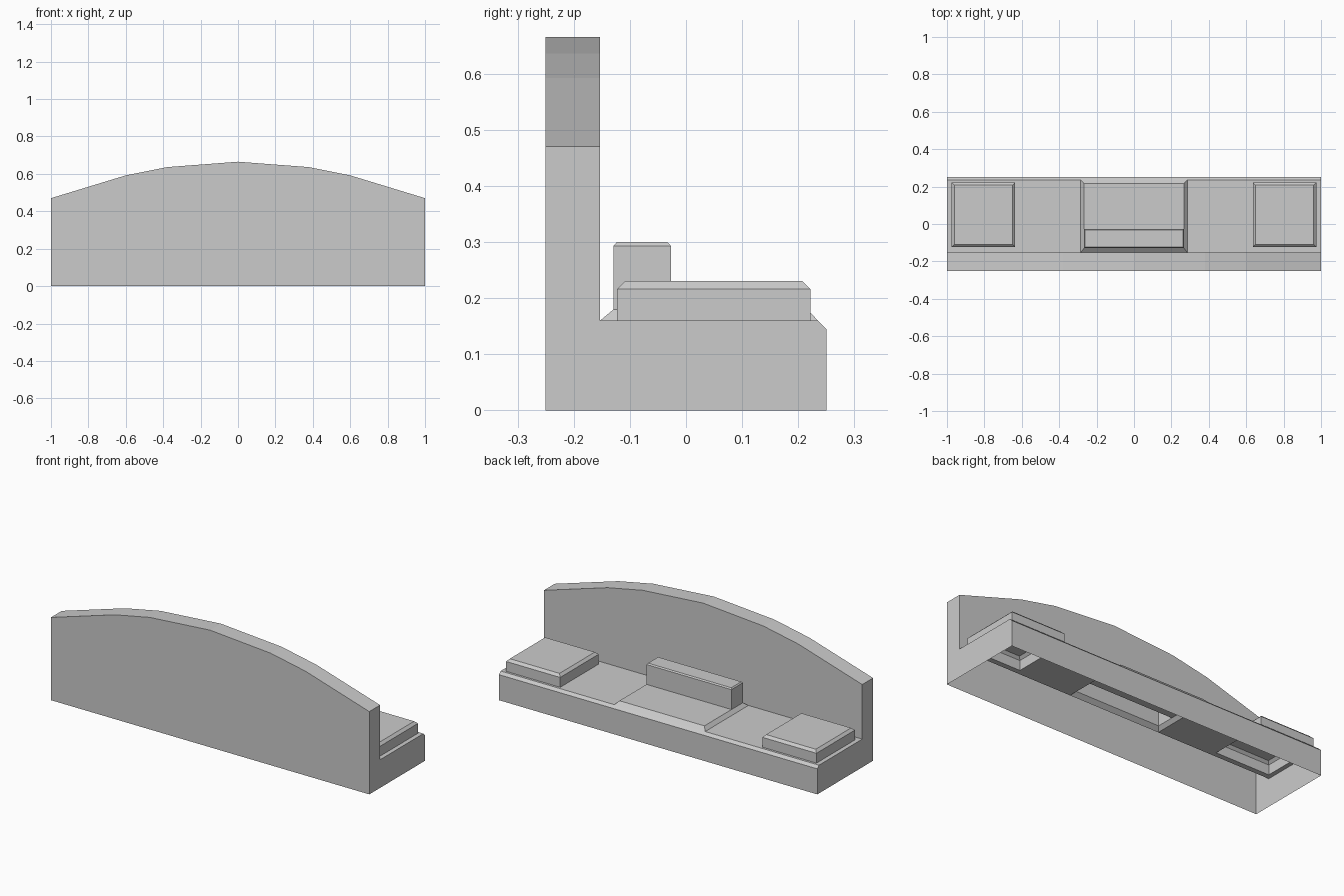
import bpy, bmesh

if "Cube" in bpy.data.objects:
    bpy.data.objects.remove(bpy.data.objects["Cube"])

FRONT, BACK_IN, REAR = -0.25, -0.153, 0.25
SEAT_Z, CH = 0.16, 0.015


def make(name, faces):
    """Flat shaded mesh from a list of face corner loops."""
    bm = bmesh.new()
    for f in faces:
        bm.faces.new([bm.verts.new(p) for p in f])
    bmesh.ops.remove_doubles(bm, verts=bm.verts, dist=1e-5)
    me = bpy.data.meshes.new(name)
    bm.to_mesh(me)
    bm.free()
    ob = bpy.data.objects.new(name, me)
    bpy.context.collection.objects.link(ob)
    return ob


def rect(x0, x1, y0, y1, z):
    return [(x0, y0, z), (x1, y0, z), (x1, y1, z), (x0, y1, z)]


def open_box(rings, cap=None):
    """Stacked rectangles joined by walls, capped on top, open below."""
    r = [rect(*k) for k in rings]
    faces = [[a[i], a[(i + 1) % 4], b[(i + 1) % 4], b[i]]
             for a, b in zip(r, r[1:]) for i in range(4)]
    return faces + [rect(*cap) if cap else r[-1]]


def end_caps(profile):
    """A (y, z) profile closed off at both ends of the bench."""
    return [[(1, y, z) for y, z in profile],
            [(-1, y, z) for y, z in reversed(profile)]]


# Arched back panel, hollow underneath
half = [(1, 0.47), (0.6, 0.592), (0.38, 0.636), (0, 0.665)]
arch = half + [(-x, z) for x, z in reversed(half[:-1])]
faces = [[(x, FRONT, z) for x, z in [(-1, 0), (1, 0)] + arch],
         [(x, BACK_IN, z) for x, z in reversed([(-1, SEAT_Z), (1, SEAT_Z)] + arch)]]
for (xa, za), (xb, zb) in zip(arch, arch[1:]):
    faces.append([(xa, FRONT, za), (xa, BACK_IN, za),
                  (xb, BACK_IN, zb), (xb, FRONT, zb)])
faces += end_caps([(FRONT, 0), (BACK_IN, 0), (BACK_IN, 0.47), (FRONT, 0.47)])
make("back_panel", faces)

# Base shell: seat sheet with openings, chamfered edge, long wall, ends
xs = [-1, -0.975, -0.635, -0.285, 0.285, 0.635, 0.975, 1]
ys = [BACK_IN, -0.123, 0.222, REAR - CH]
faces = []
for i in range(7):
    for j in range(3):
        if i == 3 or (i in (1, 5) and j == 1):
            continue
        faces.append(rect(xs[i], xs[i + 1], ys[j], ys[j + 1], SEAT_Z))
low, top = (REAR, SEAT_Z - CH), (REAR - CH, SEAT_Z)
for (ya, za), (yb, zb) in (((REAR, 0), low), (low, top)):
    faces.append([(1, ya, za), (-1, ya, za), (-1, yb, zb), (1, yb, zb)])
faces += end_caps([(BACK_IN, 0), (REAR, 0), low, top, (BACK_IN, SEAT_Z)])
make("base", faces)

# End pads
for side, x0 in (("left", -0.975), ("right", 0.635)):
    x1, b = x0 + 0.34, 0.014
    make(side + "_pad", open_box([
        (x0, x1, -0.123, 0.222, SEAT_Z),
        (x0, x1, -0.123, 0.222, 0.216),
        (x0 + b, x1 - b, -0.123 + b, 0.222 - b, 0.23)]))

# Raised centre platform, its top open below the block
make("centre_platform", open_box(
    [(-0.285, 0.285, BACK_IN, REAR - CH, SEAT_Z),
     (-0.267, 0.267, -0.129, 0.216, 0.18)],
    cap=(-0.267, 0.267, -0.027, 0.216, 0.18)))

# Centre block
make("centre_block", open_box([
    (-0.267, 0.267, -0.129, -0.027, 0.18),
    (-0.267, 0.267, -0.129, -0.027, 0.293),
    (-0.261, 0.261, -0.123, -0.033, 0.30)]))
